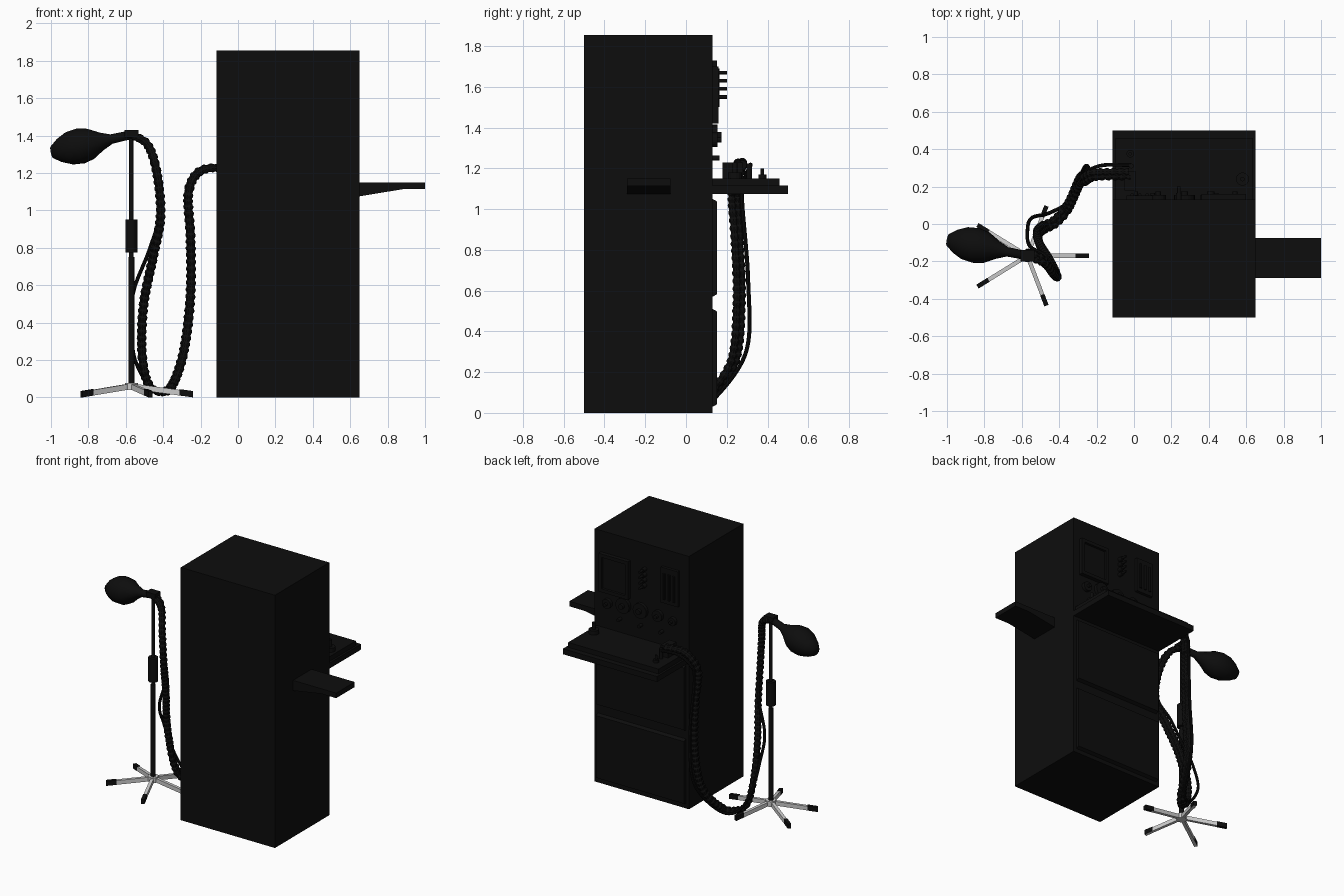
import bpy, bmesh, math
from mathutils import Vector

if "Cube" in bpy.data.objects:
    bpy.data.objects.remove(bpy.data.objects["Cube"], do_unlink=True)


def material(name, r, g, b):
    m = bpy.data.materials.new(name)
    m.use_nodes = True
    m.diffuse_color = (r, g, b, 1)
    m.node_tree.nodes["Principled BSDF"].inputs["Base Color"].default_value = (r, g, b, 1)
    return m


BLACK = material("matte black", 0.004, 0.004, 0.004)
SILVER = material("silver grey", 0.6, 0.6, 0.6)


def finish(name, bm, mat):
    bmesh.ops.recalc_face_normals(bm, faces=bm.faces)
    mesh = bpy.data.meshes.new(name)
    bm.to_mesh(mesh)
    bm.free()
    mesh.materials.append(mat)
    ob = bpy.data.objects.new(name, mesh)
    bpy.context.collection.objects.link(ob)
    return ob


def prism(name, profile, axis, lo, hi, mat=BLACK):
    """Extrude a 2D profile along x (0) or y (1)."""
    bm = bmesh.new()
    place = (lambda a, b, d: (d, a, b)) if axis == 0 else (lambda a, b, d: (a, d, b))
    face = bm.faces.new([bm.verts.new(place(a, b, lo)) for a, b in profile])
    ext = bmesh.ops.extrude_face_region(bm, geom=[face])
    moved = [v for v in ext["geom"] if isinstance(v, bmesh.types.BMVert)]
    bmesh.ops.translate(bm, verts=moved, vec=Vector(place(0, 0, hi - lo)))
    return finish(name, bm, mat)


def box(name, x0, x1, y0, y1, z0, z1, mat=BLACK):
    return prism(name, [(x0, z0), (x1, z0), (x1, z1), (x0, z1)], 1, y0, y1, mat)


def tube(name, points, radii, sides=12, mat=BLACK):
    """Sweep a round section along points, one radius per point."""
    pts = [Vector(p) for p in points]
    bm = bmesh.new()
    normal = Vector((0.31, 0.2, 0.93))
    rings = []
    for i, p in enumerate(pts):
        t = (pts[min(i + 1, len(pts) - 1)] - pts[max(i - 1, 0)]).normalized()
        normal = (normal - t * normal.dot(t)).normalized()
        side = t.cross(normal)
        rings.append([bm.verts.new(p + radii[i] * (normal * math.cos(a) + side * math.sin(a)))
                      for a in (math.tau * k / sides for k in range(sides))])
    for a, b in zip(rings, rings[1:]):
        for k in range(sides):
            n = (k + 1) % sides
            bm.faces.new((a[k], a[n], b[n], b[k]))
    bm.faces.new(rings[0])
    bm.faces.new(rings[-1])
    return finish(name, bm, mat)


def rod(name, p0, p1, r, sides=16, mat=BLACK):
    return tube(name, [p0, p1], [r, r], sides, mat)


def smooth_path(ctrl, step):
    """Evenly spaced points on a Catmull-Rom path."""
    c = [Vector(p) for p in ctrl]
    c = [2 * c[0] - c[1]] + c + [2 * c[-1] - c[-2]]
    out = []
    for p0, p1, p2, p3 in zip(c, c[1:], c[2:], c[3:]):
        n = max(2, round((p2 - p1).length / step))
        for t in (k / n for k in range(n)):
            out.append(0.5 * (2 * p1 + (p2 - p0) * t + (2 * p0 - 5 * p1 + 4 * p2 - p3) * t * t
                              + (3 * p1 - p0 - 3 * p2 + p3) * t ** 3))
    return out + [c[-2]]


# Cabinet, drawers and work shelf
L, R, F = -0.115, 0.65, 0.13
box("cabinet", L, R, -0.5, F, 0, 1.855)
for i, (z0, z1) in enumerate([(0.03, 0.51), (0.57, 1.05)]):
    prism(f"drawer_front_{i + 1}", [(F, z0), (F + 0.022, z0 + 0.012),
          (F + 0.022, z1 - 0.012), (F, z1)], 0, L + 0.025, R - 0.025)
box("shelf_base", L, R, F, 0.5, 1.075, 1.115)
box("shelf_top", L + 0.015, R - 0.015, F, 0.46, 1.115, 1.15)

# Side tray with tapered bracket underneath
prism("side_tray", [(R, 1.075), (0.88, 1.113), (1, 1.113), (1, 1.15), (R, 1.15)],
      1, -0.29, -0.075)

# Monitor: raised frame around a recessed screen
box("monitor_back", 0.36, 0.6, F, F + 0.012, 1.42, 1.7)
for i, x in enumerate((0.36, 0.575)):
    box(f"monitor_side_{i + 1}", x, x + 0.025, F, F + 0.03, 1.42, 1.7)
for i, z in enumerate((1.42, 1.675)):
    box(f"monitor_rail_{i + 1}", 0.385, 0.575, F, F + 0.03, z, z + 0.025)

# Flow meter block with tubes and a column of knobs
box("flow_meter_block", -0.04, 0.1, F, F + 0.022, 1.47, 1.73)
for i in range(3):
    x = -0.01 + 0.04 * i
    rod(f"flow_tube_{i + 1}", (x, F + 0.025, 1.5), (x, F + 0.025, 1.69), 0.01, 8)
for i in range(4):
    z = 1.55 + 0.04 * i
    rod(f"knob_base_{i + 1}", (0.24, F, z), (0.24, F + 0.035, z), 0.015)
    rod(f"knob_{i + 1}", (0.24, F + 0.035, z), (0.24, F + 0.07, z), 0.009)

# Row of dials
for i, (x, z, r) in enumerate([(0.54, 1.34, 0.035), (0.41, 1.36, 0.055),
                               (0.27, 1.36, 0.055), (0.13, 1.36, 0.04), (0.01, 1.35, 0.03)]):
    rod(f"dial_{i + 1}", (x, F, z), (x, F + 0.025, z), r, 20)
    rod(f"dial_knob_{i + 1}", (x, F + 0.025, z), (x, F + 0.045, z), r * 0.35)
for i in range(3):
    x = 0.1 + 0.17 * i
    rod(f"switch_{i + 1}", (x, F, 1.25), (x, F + 0.035, 1.25), 0.012)

# Fittings standing on the shelf
rod("absorber_cap", (0.58, 0.24, 1.15), (0.58, 0.24, 1.18), 0.035)
rod("absorber_stem", (0.58, 0.24, 1.18), (0.58, 0.24, 1.23), 0.012)
box("hose_manifold", -0.05, 0.01, 0.18, 0.28, 1.15, 1.23)
rod("gas_outlet", (-0.015, 0.31, 1.15), (-0.015, 0.31, 1.225), 0.013)
rod("valve_base", (-0.02, 0.375, 1.15), (-0.02, 0.375, 1.17), 0.02)
rod("valve_stem", (-0.02, 0.375, 1.17), (-0.02, 0.375, 1.2), 0.009)

# Wheel-less floor stand
CX, CY = -0.57, -0.17
rod("pole_lower", (CX, CY, 0.05), (CX, CY, 0.75), 0.017)
rod("pole_upper", (CX, CY, 0.75), (CX, CY, 1.4), 0.012)
rod("pole_clamp", (CX, CY, 0.775), (CX, CY, 0.95), 0.033)
box("pole_bracket", CX - 0.038, CX + 0.038, CY - 0.03, CY + 0.03, 1.39, 1.43)
rod("stand_hub", (CX, CY, 0.04), (CX, CY, 0.078), 0.035, 16, SILVER)


def leg_piece(name, angle, s0, s1, width, lift, mat):
    d = Vector((0.33 * math.cos(angle), 0.28 * math.sin(angle), 0))
    side = Vector((-d.y, d.x, 0)).normalized() * width / 2
    bm = bmesh.new()
    for s in (s0, s1):
        base = Vector((CX, CY, 0.045 * (1 - s))) + d * s
        for sx, h in ((-1, 0), (1, 0), (1, 0.03 + lift), (-1, 0.03 + lift)):
            bm.verts.new(base + side * sx + Vector((0, 0, h)))
    bmesh.ops.convex_hull(bm, input=bm.verts)
    finish(name, bm, mat)


for i in range(5):
    a = math.tau * i / 5
    leg_piece(f"stand_leg_{i + 1}", a, 0, 0.98, 0.022, 0, SILVER)
    leg_piece(f"leg_tip_{i + 1}", a, 0.78, 1, 0.024, 0.004, BLACK)

# Breathing hoses: two ribbed, one thin and plain
route = [(-0.02, 0.255, 1.215), (-0.14, 0.255, 1.225), (-0.22, 0.25, 1.19),
         (-0.262, 0.225, 1.08), (-0.25, 0.24, 0.85), (-0.25, 0.25, 0.55), (-0.285, 0.22, 0.25),
         (-0.35, 0.08, 0.06), (-0.42, 0, 0.03), (-0.48, -0.03, 0.08), (-0.51, -0.06, 0.25),
         (-0.5, -0.12, 0.5), (-0.45, -0.2, 0.75), (-0.41, -0.28, 0.97),
         (-0.43, -0.27, 1.2), (-0.48, -0.21, 1.35), (CX, CY, 1.405)]
for i, shift in enumerate([(0, 0, 0), (-0.008, 0.022, 0.003)]):
    path = smooth_path([Vector(p) + Vector(shift) for p in route], 0.009)
    tube(f"ribbed_hose_{i + 1}", path,
         [0.023 if k % 4 < 2 else 0.018 for k in range(len(path))], 10)
thin = smooth_path([(-0.015, 0.315, 1.21), (-0.16, 0.315, 1.215), (-0.24, 0.29, 1.15),
                    (-0.26, 0.275, 1.05), (-0.245, 0.305, 0.65), (-0.27, 0.295, 0.3),
                    (-0.34, 0.13, 0.06), (-0.45, 0.06, 0.04), (-0.55, 0.03, 0.2),
                    (-0.57, -0.05, 0.42), (-0.555, -0.12, 0.58), (-0.47, -0.17, 0.8),
                    (-0.42, -0.25, 1), (-0.46, -0.23, 1.3), (CX, CY, 1.4)], 0.025)
tube("thin_hose", thin, [0.01] * len(thin), 8)

# Breathing bag on its neck
start, end = Vector((CX, CY, 1.405)), Vector((-0.995, -0.085, 1.31))
profile = [(0, 0.024), (0.25, 0.026), (0.38, 0.05), (0.52, 0.085), (0.64, 0.097),
           (0.78, 0.09), (0.9, 0.065), (1, 0.032)]
bag = tube("breathing_bag", [start.lerp(end, t) for t, r in profile],
           [r for t, r in profile], 12)
bag.data.shade_smooth()
